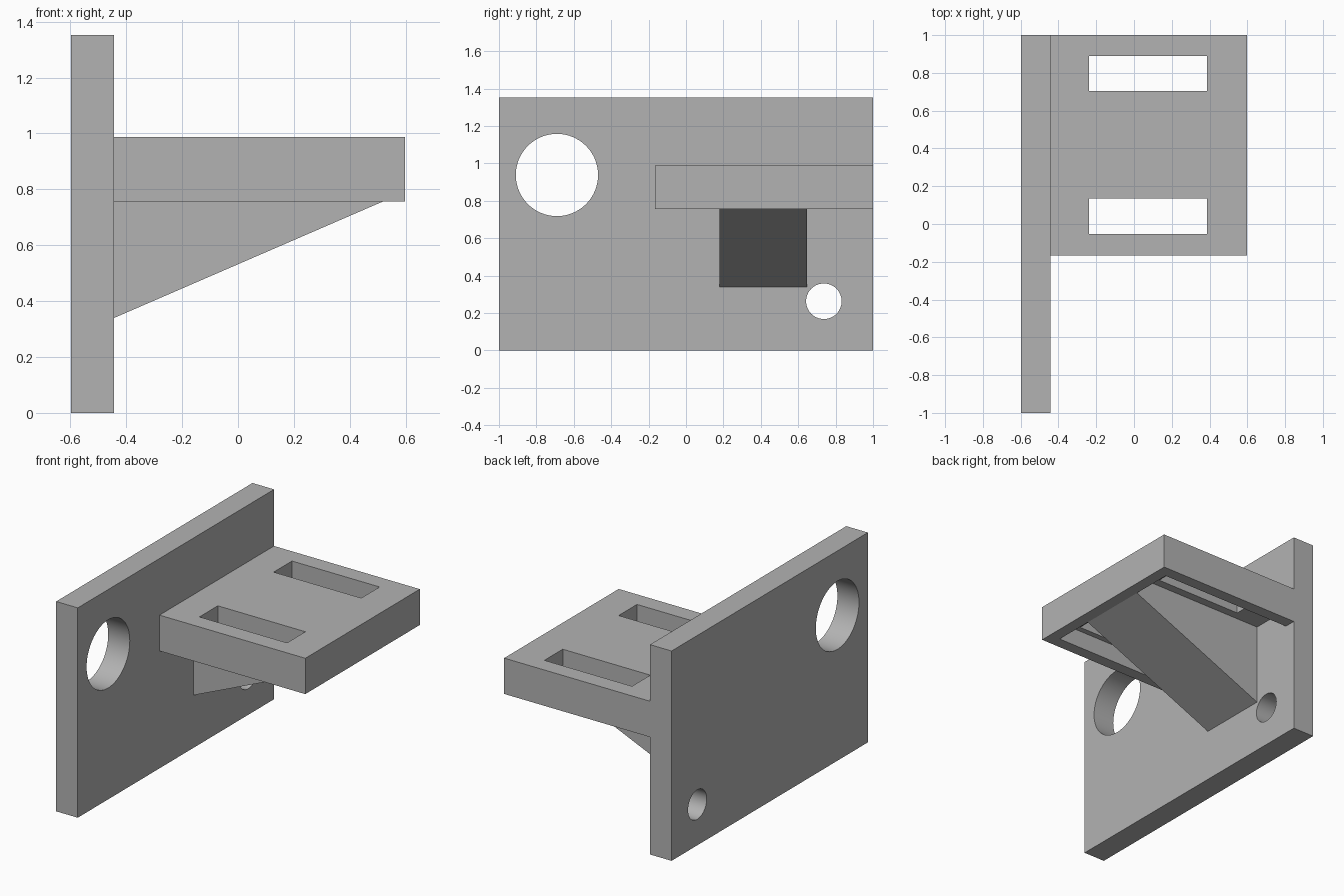
import bpy
import bmesh
import math
from mathutils import Matrix, Vector

if "Cube" in bpy.data.objects:
    bpy.data.objects.remove(bpy.data.objects["Cube"])

grey = bpy.data.materials.new("plain grey")
grey.use_nodes = True
colour = (0.45, 0.45, 0.45, 1)
grey.diffuse_color = colour
grey.node_tree.nodes["Principled BSDF"].inputs["Base Color"].default_value = colour


def add_object(name, bm):
    bmesh.ops.recalc_face_normals(bm, faces=bm.faces)
    mesh = bpy.data.meshes.new(name)
    bm.to_mesh(mesh)
    bm.free()
    mesh.materials.append(grey)
    obj = bpy.data.objects.new(name, mesh)
    bpy.context.collection.objects.link(obj)
    return obj


def box(name, low, high):
    low, high = Vector(low), Vector(high)
    bm = bmesh.new()
    bmesh.ops.create_cube(bm, size=1, matrix=Matrix.Translation((low + high) / 2)
                          @ Matrix.Diagonal((*(high - low), 1)))
    return add_object(name, bm)


def rod(name, x, y, z, radius):
    bm = bmesh.new()
    bmesh.ops.create_cone(bm, cap_ends=True, segments=64, radius1=radius, radius2=radius,
                          depth=1, matrix=Matrix.Translation((x, y, z))
                          @ Matrix.Rotation(math.pi / 2, 4, "Y"))
    return add_object(name, bm)


def cut(target, cutter):
    cutter.hide_render = True
    mod = target.modifiers.new("cut", "BOOLEAN")
    mod.operation = "DIFFERENCE"
    mod.solver = "EXACT"
    mod.object = cutter
    bpy.context.view_layer.objects.active = target
    bpy.ops.object.modifier_apply(modifier=mod.name)
    bpy.data.objects.remove(cutter)


LEFT, FACE, RIGHT = -0.597, -0.443, 0.597
SHELF_FRONT, SHELF_LOW, SHELF_TOP = -0.167, 0.757, 0.988
CEILING = (SHELF_LOW + SHELF_TOP) / 2
RIM = 0.077

# Upright plate with two round holes
plate = box("wall_plate", (LEFT, -1, 0), (FACE, 1, 1.353))
cut(plate, rod("large_hole_cutter", -0.52, -0.69, 0.938, 0.22))
cut(plate, rod("small_hole_cutter", -0.52, 0.737, 0.263, 0.095))

# Shelf, hollow underneath with a rim on three sides, and two slots
shelf = box("shelf", (FACE, SHELF_FRONT, SHELF_LOW), (RIGHT, 1, SHELF_TOP))
cut(shelf, box("recess_cutter", (FACE - 0.1, SHELF_FRONT + RIM, SHELF_LOW - 0.1),
               (RIGHT - RIM, 1 - RIM, CEILING)))
for y in (-0.053, 0.703):
    cut(shelf, box("slot_cutter", (-0.238, y, 0.6), (0.387, y + 0.187, 1.2)))

# Sloping brace from the plate up into the recess
bm = bmesh.new()
profile = [(FACE, 0.34), (RIGHT - RIM, SHELF_LOW), (RIGHT - RIM, CEILING), (FACE, CEILING)]
side = bm.faces.new([bm.verts.new((x, 0.178, z)) for x, z in profile])
new = bmesh.ops.extrude_face_region(bm, geom=[side])["geom"]
bmesh.ops.translate(bm, vec=(0, 0.47, 0),
                    verts=[v for v in new if isinstance(v, bmesh.types.BMVert)])
brace = add_object("brace", bm)

# Smooth hole walls, sharp edges
bpy.ops.object.select_all(action="DESELECT")
plate.select_set(True)
bpy.context.view_layer.objects.active = plate
bpy.ops.object.shade_smooth_by_angle(angle=math.radians(30))
